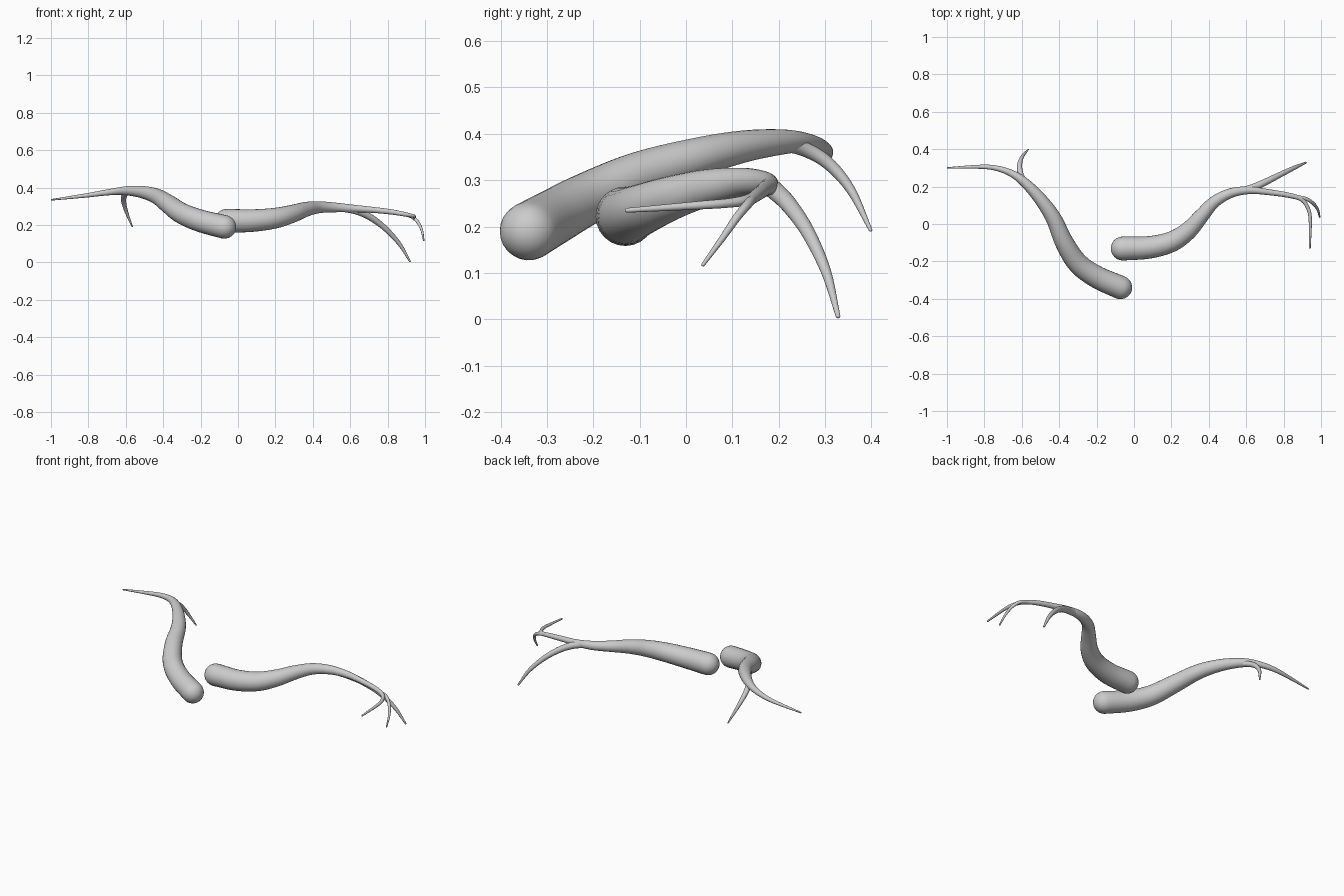
import bpy, bmesh, math
from mathutils import Vector

SIDES = 24
STEPS = 6


def smooth_path(pts):
    """Catmull-Rom samples of (x, y, z, radius) points."""
    p = [Vector(q) for q in pts]
    p = [2 * p[0] - p[1]] + p + [2 * p[-1] - p[-2]]
    out = []
    for i in range(1, len(p) - 2):
        a, b, c, d = p[i - 1:i + 3]
        for k in range(STEPS):
            t = k / STEPS
            out.append(0.5 * (2 * b + (c - a) * t + (2 * a - 5 * b + 4 * c - d) * t * t
                              + (3 * b - a - 3 * c + d) * t ** 3))
    return out + [p[-2]]


def root(name, pts):
    """Tapering round tube with domed ends."""
    path = smooth_path(pts)
    pos = [q.xyz for q in path]
    n = len(pos)
    tans = [(pos[min(i + 1, n - 1)] - pos[max(i - 1, 0)]).normalized() for i in range(n)]
    # ring list: centre, tangent, radius, with dome rings at both ends
    rings = [(pos[i], tans[i], path[i].w) for i in range(n)]
    dome = [math.radians(a) for a in (15, 30, 45, 60, 75)]
    r0, r1 = path[0].w, path[-1].w
    start = [(pos[0] - tans[0] * r0 * math.sin(a), tans[0], r0 * math.cos(a)) for a in reversed(dome)]
    end = [(pos[-1] + tans[-1] * r1 * math.sin(a), tans[-1], r1 * math.cos(a)) for a in dome]
    rings = start + rings + end

    bm = bmesh.new()
    side = tans[0].orthogonal().normalized()
    loops = []
    for c, t, r in rings:
        side = (side - t * side.dot(t)).normalized()
        up = t.cross(side)
        loops.append([bm.verts.new(c + r * (side * math.cos(a) + up * math.sin(a)))
                      for a in (2 * math.pi * k / SIDES for k in range(SIDES))])
    tips = (bm.verts.new(pos[0] - tans[0] * r0), bm.verts.new(pos[-1] + tans[-1] * r1))
    for k in range(SIDES):
        j = (k + 1) % SIDES
        for a, b in zip(loops, loops[1:]):
            bm.faces.new((a[k], a[j], b[j], b[k]))
        bm.faces.new((tips[0], loops[0][j], loops[0][k]))
        bm.faces.new((tips[1], loops[-1][k], loops[-1][j]))
    bmesh.ops.recalc_face_normals(bm, faces=bm.faces)
    for f in bm.faces:
        f.smooth = True
    me = bpy.data.meshes.new(name)
    bm.to_mesh(me)
    bm.free()
    ob = bpy.data.objects.new(name, me)
    bpy.context.collection.objects.link(ob)
    return ob


# left root: thick stem running out to its long tip
root("left_root", [
    (-0.073, -0.339, 0.19, 0.063), (-0.2, -0.283, 0.222, 0.060), (-0.3, -0.21, 0.262, 0.056),
    (-0.372, -0.1, 0.312, 0.050), (-0.43, 0.03, 0.351, 0.042), (-0.5, 0.132, 0.374, 0.034),
    (-0.58, 0.218, 0.383, 0.026), (-0.65, 0.268, 0.380, 0.019), (-0.73, 0.297, 0.370, 0.0145),
    (-0.82, 0.306, 0.357, 0.011), (-0.997, 0.30, 0.335, 0.004)])
# left root side shoot
root("left_side_shoot", [
    (-0.56, 0.19, 0.383, 0.018), (-0.60, 0.25, 0.369, 0.016), (-0.612, 0.305, 0.338, 0.014),
    (-0.600, 0.355, 0.28, 0.010), (-0.566, 0.398, 0.193, 0.004)])

# right root: thick stem, continuing into the forward shoot
root("right_root", [
    (-0.06, -0.131, 0.222, 0.064), (0.08, -0.125, 0.224, 0.060), (0.2, -0.095, 0.237, 0.055),
    (0.29, -0.036, 0.26, 0.048), (0.36, 0.042, 0.283, 0.040), (0.43, 0.118, 0.295, 0.032),
    (0.52, 0.166, 0.294, 0.026), (0.62, 0.180, 0.288, 0.020), (0.72, 0.170, 0.281, 0.016),
    (0.82, 0.155, 0.270, 0.014), (0.89, 0.135, 0.258, 0.012), (0.925, 0.095, 0.251, 0.010),
    (0.942, 0.03, 0.246, 0.009), (0.94, -0.127, 0.235, 0.005)])
# right root back shoot, reaching the ground
root("right_back_shoot", [
    (0.56, 0.172, 0.291, 0.020), (0.63, 0.192, 0.277, 0.020), (0.70, 0.223, 0.246, 0.018),
    (0.78, 0.263, 0.188, 0.015), (0.86, 0.302, 0.103, 0.011), (0.919, 0.328, 0.007, 0.005)])
# right root outer twig
root("right_outer_twig", [
    (0.86, 0.146, 0.263, 0.011), (0.92, 0.134, 0.249, 0.010), (0.958, 0.110, 0.22, 0.009),
    (0.982, 0.078, 0.174, 0.007), (0.993, 0.037, 0.118, 0.004)])
